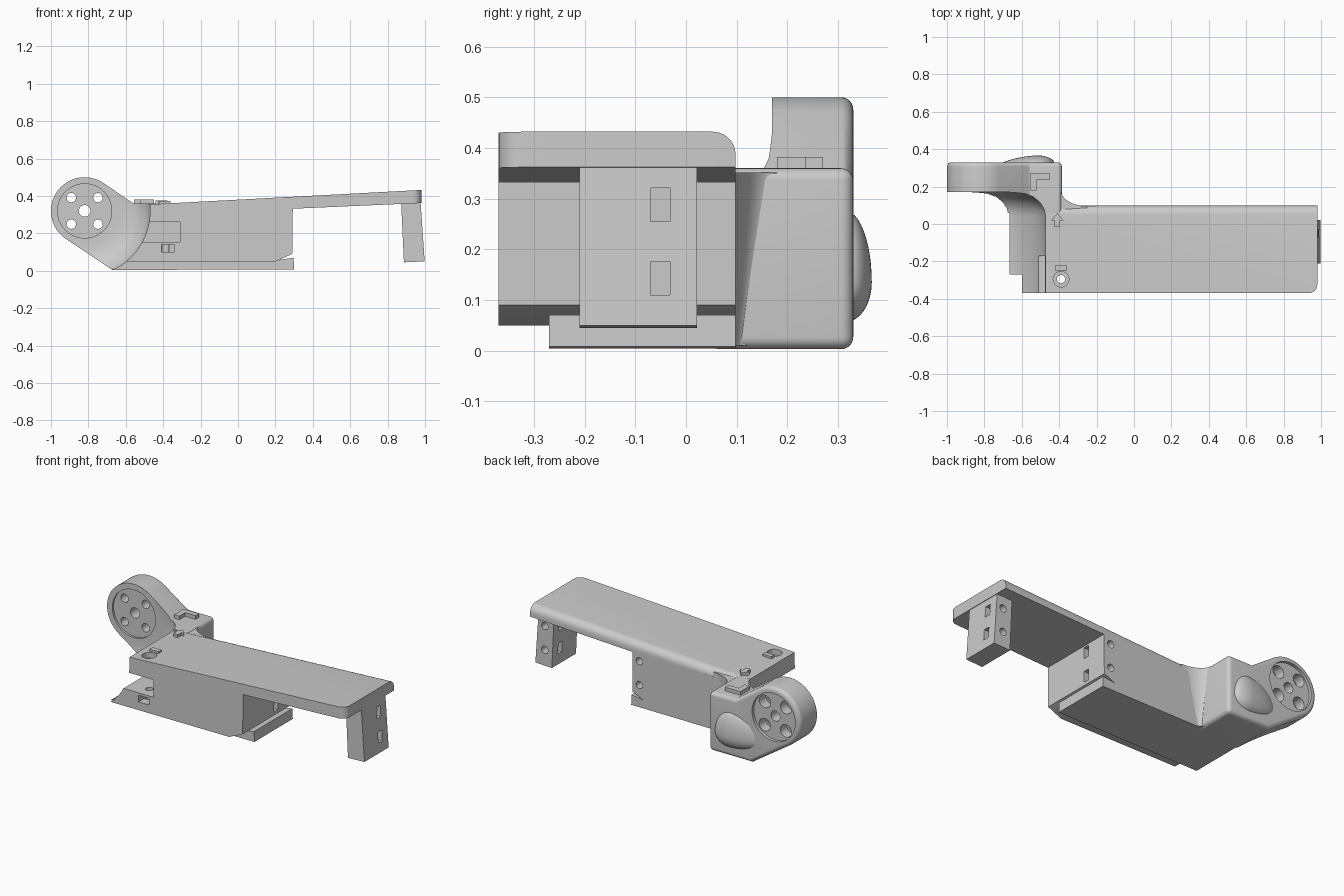
import bpy, bmesh, math
from mathutils import Matrix, Vector

if "Cube" in bpy.data.objects:
    bpy.data.objects.remove(bpy.data.objects["Cube"])

grey = bpy.data.materials.new("plain_grey")
grey.use_nodes = True
grey.diffuse_color = (0.6, 0.6, 0.6, 1)
grey.node_tree.nodes["Principled BSDF"].inputs["Base Color"].default_value = (0.6, 0.6, 0.6, 1)

HUB_X, HUB_Z, HUB_R = -0.82, 0.32, 0.18


def finish(name, bm):
    bmesh.ops.recalc_face_normals(bm, faces=bm.faces)
    mesh = bpy.data.meshes.new(name)
    bm.to_mesh(mesh)
    bm.free()
    mesh.materials.append(grey)
    obj = bpy.data.objects.new(name, mesh)
    bpy.context.collection.objects.link(obj)
    return obj


def prism(name, pts, lo, hi, axis="y", round_rule=None, radius=0.03):
    """Extrude an outline along y (points are x, z) or z (points are x, y)."""
    bm = bmesh.new()
    verts = [bm.verts.new((a, lo, b) if axis == "y" else (a, b, lo)) for a, b in pts]
    face = bm.faces.new(verts)
    new = bmesh.ops.extrude_face_region(bm, geom=[face])["geom"]
    shift = Vector((0, hi - lo, 0) if axis == "y" else (0, 0, hi - lo))
    bmesh.ops.translate(bm, vec=shift, verts=[v for v in new if isinstance(v, bmesh.types.BMVert)])
    bmesh.ops.recalc_face_normals(bm, faces=bm.faces)
    if round_rule:
        edges = [e for e in bm.edges if round_rule(e.verts[0].co, e.verts[1].co)]
        bmesh.ops.bevel(bm, geom=edges, offset=radius, segments=6, profile=0.5, affect="EDGES")
    return finish(name, bm)


def box(name, x, y, z):
    return prism(name, [(x[0], z[0]), (x[1], z[0]), (x[1], z[1]), (x[0], z[1])], y[0], y[1])


def circle(a, b, r):
    return [(a + r * math.cos(t * math.tau / 40), b + r * math.sin(t * math.tau / 40)) for t in range(40)]


def cylinder(name, x, z, r, y0, y1):
    return prism(name, circle(x, z, r), y0, y1)


def cut(obj, *cutters):
    """Subtract the cutters one after another, then discard them."""
    bpy.context.view_layer.objects.active = obj
    for c in cutters:
        mod = obj.modifiers.new("cut", "BOOLEAN")
        mod.operation, mod.object, mod.solver = "DIFFERENCE", c, "EXACT"
        bpy.ops.object.modifier_apply(modifier=mod.name)
        bpy.data.objects.remove(c)


def hub_clearance():
    """Round space in front of the hub, flaring in towards the hub face."""
    profile = [(0, -0.5), (0.35, -0.5), (0.35, 0.04), (0.342, 0.08), (0.32, 0.115),
               (0.285, 0.145), (0.24, 0.163), (0.19, 0.17), (0, 0.17)]
    bm = bmesh.new()
    vs = [bm.verts.new((r, y, 0)) for r, y in profile]
    es = [bm.edges.new(p) for p in zip(vs, vs[1:])]
    bmesh.ops.spin(bm, geom=vs + es, axis=(0, 1, 0), cent=(0, 0, 0), angle=math.tau, steps=96)
    bmesh.ops.remove_doubles(bm, verts=bm.verts, dist=0.0005)
    bmesh.ops.translate(bm, vec=(HUB_X, 0, HUB_Z), verts=bm.verts)
    return finish("clearance_cutter", bm)


# Main housing: a block cut short by the round clearance
housing = prism("housing", [(-0.7, 0.05), (0.2, 0.05), (0.29, 0.09), (0.293, 0.335), (-0.7, 0.32)],
                -0.37, 0.098)
cut(housing, hub_clearance(),
    box("pocket_cutter", (-0.6, -0.31), (-0.5, -0.17), (0.155, 0.26)),
    box("slot_cutter", (-0.41, -0.34), (-0.5, -0.3), (0.1, 0.14)),
    prism("screw_cutter", circle(-0.39, -0.295, 0.022), -0.1, 0.5, "z"))


# Long sloping top plate, rounded along the back and at the far front corner
def plate_rounding(a, b):
    back_top = min(a.y, b.y) > 0.09 and min(a.z, b.z) > 0.34 and abs(a.x - b.x) > 1
    front_corner = max(a.y, b.y) < -0.36 and min(a.x, b.x) > 0.97
    return back_top or front_corner


plate = prism("top_plate", [(-0.7, 0.288), (0.98, 0.362), (0.98, 0.432), (-0.7, 0.343)],
              -0.37, 0.098, round_rule=plate_rounding, radius=0.045)
cut(plate, hub_clearance(),
    prism("head_cutter", circle(-0.39, -0.295, 0.042), 0.325, 0.5, "z"),
    prism("screw_cutter", circle(-0.39, -0.295, 0.022), -0.1, 0.5, "z"))

# Bottom slab, set back from the front
slab = prism("bottom_slab", [(-0.665, 0.004), (0.3, 0.008), (0.297, 0.07), (0.2, 0.055), (-0.665, 0.055)],
             -0.27, 0.098)
cut(slab, hub_clearance())

# Rear arm and round hub in one outline
arc = [math.radians(56 + 180 * i / 32) for i in range(33)]
outline = [(HUB_X + HUB_R * math.cos(t), HUB_Z + HUB_R * math.sin(t)) for t in arc]
outline += [(-0.67, 0.003), (-0.385, 0.003), (-0.385, 0.36), (-0.56, 0.36)]


def arm_rounding(a, b):
    back = min(a.y, b.y) > 0.32
    right = min(a.x, b.x) > -0.39 and abs(a.y - b.y) > 0.1
    return back or right


arm = prism("arm_and_hub", outline, 0.06, 0.33, round_rule=arm_rounding, radius=0.024)
cut(arm, hub_clearance(),
    cylinder("front_recess", HUB_X, HUB_Z, 0.145, 0.1, 0.182),
    cylinder("back_recess", HUB_X, HUB_Z, 0.145, 0.312, 0.4),
    cylinder("axle_hole", HUB_X, HUB_Z, 0.031, 0.1, 0.4))
for sx in (-1, 1):
    for sz in (-1, 1):
        x, z = HUB_X + 0.071 * sx, HUB_Z + 0.071 * sz
        cut(arm, cylinder("bolt_hole", x, z, 0.025, 0.1, 0.4),
            cylinder("counterbore", x, z, 0.038, 0.25, 0.4))

# Concave blend between the housing back and the arm, fading towards the bottom
curve = [(-0.25 - 0.14 * math.sin(i * math.pi / 20), 0.18 - 0.085 * math.cos(i * math.pi / 20))
         for i in range(11)]
blend = prism("arm_blend", curve + [(-0.42, 0.18), (-0.42, 0.06), (-0.25, 0.06)], 0.01, 0.352, "z")
for v in blend.data.vertices:
    if v.co.z < 0.1 and v.co.x > -0.41:
        v.co.x = -0.39 + (v.co.x + 0.39) * 0.5
        v.co.y = 0.09 + (v.co.y - 0.09) * 0.3

# Teardrop bulge on the back of the arm
bm = bmesh.new()
bmesh.ops.create_uvsphere(bm, u_segments=40, v_segments=24, radius=1)
for v in bm.verts:
    if v.co.x < 0:
        v.co.x *= 1.9
    if v.co.z > 0:
        v.co.z *= 1.8
bmesh.ops.transform(bm, verts=bm.verts, matrix=Matrix.Translation((-0.53, 0.315, 0.135))
                    @ Matrix.Rotation(0.08, 4, "Z") @ Matrix.Diagonal((0.105, 0.051, 0.078, 1)))
bulge = finish("back_bulge", bm)

# Hanging leg at the far end
leg = prism("end_leg", [(0.872, 0.37), (0.887, 0.045), (0.998, 0.05), (0.976, 0.37)], -0.21, 0.022)

# Rectangular windows and round side holes in the leg and the housing end
for z in (0.143, 0.288):
    window = (-0.07, -0.032), (z - 0.033, z + 0.033)
    cut(leg, box("leg_window", (0.8, 1.1), *window), cylinder("leg_hole", 0.935, z, 0.022, -0.05, 0.1))
    cut(housing, box("end_window", (0.22, 0.4), *window), cylinder("side_hole", 0.245, z, 0.022, -0.05, 0.2))

# Small raised details on top
clip_long = box("clip_long_bar", (-0.555, -0.45), (0.235, 0.27), (0.34, 0.382))
clip_short = box("clip_short_bar", (-0.555, -0.52), (0.18, 0.24), (0.34, 0.382))
arrow = prism("raised_arrow", [(-0.425, -0.015), (-0.395, -0.015), (-0.395, 0.02), (-0.378, 0.02),
                               (-0.41, 0.058), (-0.442, 0.02), (-0.425, 0.02)], 0.34, 0.376, "z")
tab = box("screw_tab", (-0.42, -0.36), (-0.25, -0.22), (0.34, 0.372))

# Smooth curved areas, keep the hard edges
bpy.ops.object.select_all(action="DESELECT")
for obj in (housing, plate, slab, arm, blend, bulge, leg):
    obj.select_set(True)
bpy.context.view_layer.objects.active = housing
bpy.ops.object.shade_smooth_by_angle(angle=math.radians(30))
